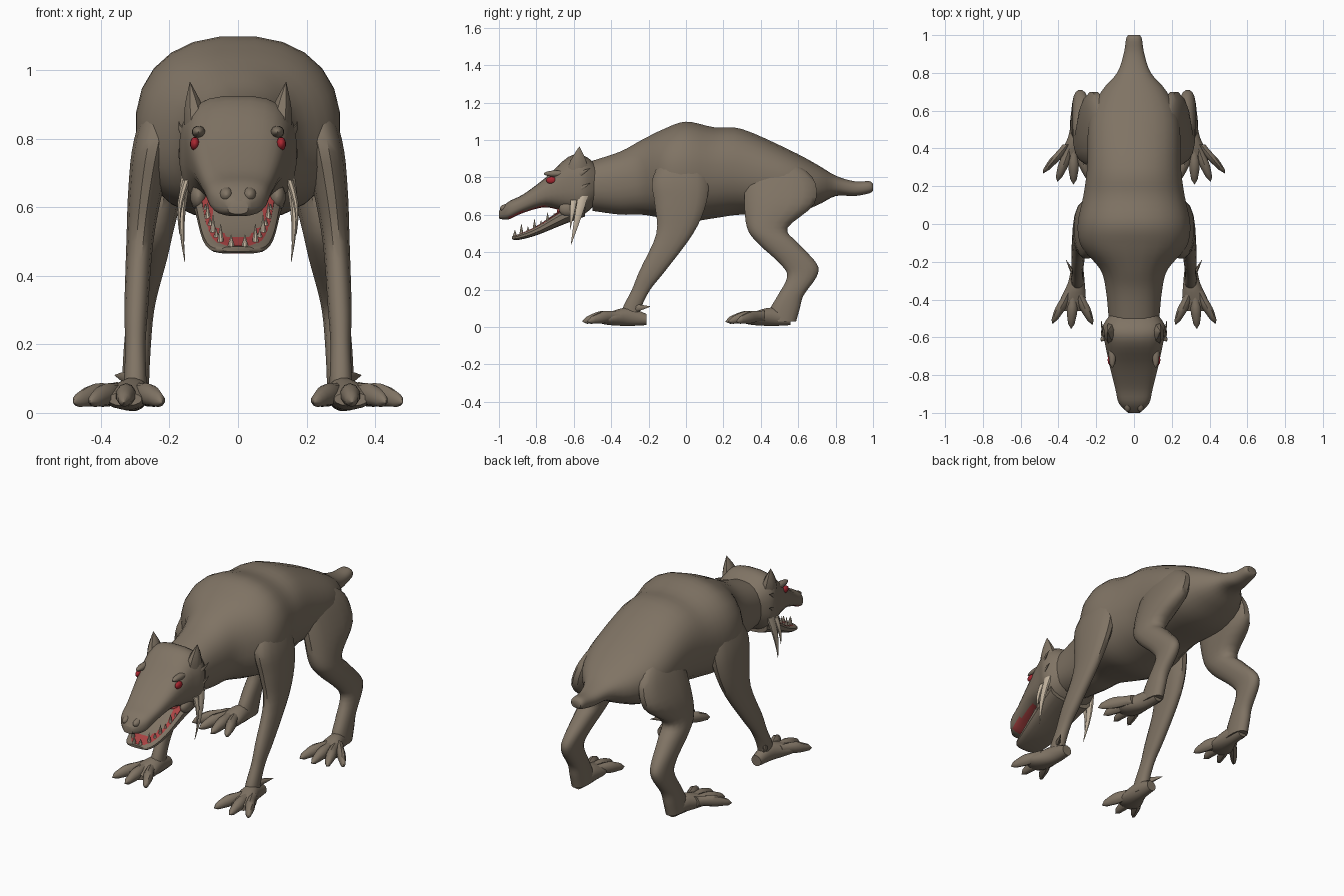
import bpy
import bmesh
from math import sin, cos, tau, pi, radians, copysign, sqrt
from mathutils import Vector

if "Cube" in bpy.data.objects:
    bpy.data.objects.remove(bpy.data.objects["Cube"])


def material(name, colour):
    mat = bpy.data.materials.new(name)
    mat.use_nodes = True
    mat.diffuse_color = (*colour, 1)
    shader = next(node for node in mat.node_tree.nodes if node.type == "BSDF_PRINCIPLED")
    shader.inputs["Base Color"].default_value = (*colour, 1)
    return mat


HIDE = material("brown hide", (.215, .173, .128))
FLESH = material("red flesh", (.4, .055, .055))
IVORY = material("ivory", (.55, .46, .35))
EYE = material("red eye", (.4, .02, .03))


def blend(before, start, end, after, t):
    """Catmull-Rom blend of one number between start and end."""
    slope_in, slope_out = (end - before) / 2, (after - start) / 2
    ease = t * t * (3 - 2 * t)
    bend = t * (1 - t) * (slope_in * (1 - t) - slope_out * t)
    return start + (end - start) * ease + bend


def spline(stations, steps):
    padded = [stations[0], *stations, stations[-1]]
    result = []
    for group in zip(padded, padded[1:], padded[2:], padded[3:]):
        for step in range(steps):
            result.append([blend(*values, step / steps) for values in zip(*group)])
    return result + [stations[-1]]


def rounded(value, power):
    return copysign(abs(value) ** (2 / power), value)


def loft(name, stations, axis="Y", mat=HIDE, sides=16, power=2, steps=4, mirror=False):
    """Skin rounded sections (x, y, z, half width, half depth) square to an axis."""
    bm = bmesh.new()
    rings = []
    for x, y, z, width, depth in spline(stations, steps):
        ring = []
        for side in range(sides):
            angle = tau * (side + .5) / sides
            across = rounded(cos(angle), power) * max(width, .001)
            along = rounded(sin(angle), power) * max(depth, .001)
            offset = (across, 0, along) if axis == "Y" else (across, along, 0)
            ring.append(bm.verts.new(Vector((x, y, z)) + Vector(offset)))
        rings.append(ring)
    for ring, following in zip(rings, rings[1:]):
        for side in range(sides):
            bm.faces.new((ring[side - 1], ring[side], following[side], following[side - 1]))
    bm.faces.new(rings[0])
    bm.faces.new(rings[-1])
    bmesh.ops.recalc_face_normals(bm, faces=bm.faces)
    mesh = bpy.data.meshes.new(name)
    bm.to_mesh(mesh)
    bm.free()
    mesh.materials.append(mat)
    obj = bpy.data.objects.new(name, mesh)
    bpy.context.collection.objects.link(obj)
    bpy.ops.object.select_all(action="DESELECT")
    obj.select_set(True)
    bpy.context.view_layer.objects.active = obj
    bpy.ops.object.shade_smooth_by_angle(angle=radians(40))
    if mirror:
        obj.modifiers.new("Mirror", "MIRROR")
    return obj


def centred(rows):
    """Turn (y, bottom, top, half width) into stations on the middle plane."""
    return [(0, y, (low + high) / 2, width, (high - low) / 2) for y, low, high, width in rows]


def horn(name, base, tip, width, depth, bow=0, axis="Z", mat=HIDE):
    """Mirrored spike that tapers from base to tip and bows outward."""
    stations = []
    for step in range(6):
        t = step / 5
        x, y, z = Vector(base).lerp(Vector(tip), t)
        taper = 1 - t ** 1.5
        stations.append((x + bow * sin(pi * t), y, z, width * taper, depth * taper))
    loft(name, stations, axis, mat, sides=8, steps=1, mirror=True)


def lump(name, centre, size, mat=HIDE):
    """Mirrored ellipsoid."""
    x, y, z = centre
    width, length, height = size
    stations = []
    for step in range(9):
        angle = pi * step / 8
        swell = sin(angle)
        stations.append((x, y - length * cos(angle), z, width * swell, height * swell))
    loft(name, stations, mat=mat, sides=12, steps=1, mirror=True)


def limb(name, rows, reach, curve):
    """Mirrored leg from (y, z, half width, half depth), leaning inward with height."""
    stations = [(.3 - reach * z ** curve, y, z, width, depth) for y, z, width, depth in rows]
    loft(name, stations, "Z", power=2.3, mirror=True)


def foot(name, y, angles, length):
    """Sloping instep with a fan of knuckled toes."""
    loft(f"{name}_instep", [(.3, y + .1, .04, .03, .03), (.305, y, .055, .045, .05),
                            (.325, y - .1, .045, .07, .035), (.33, y - .15, .04, .05, .02)],
         mirror=True)
    for number, angle in enumerate(angles):
        stations = []
        for step in range(9):
            t = step / 8
            reach = length * (.2 + .8 * t)
            radius = .03 * sqrt(1 - t ** 6) - .003 * sin(tau * 1.5 * t)
            stations.append((.32 + reach * sin(radians(angle)), y - reach * cos(radians(angle)),
                             .06 - .03 * t * t, radius * .9, radius))
        loft(f"{name}_toe_{number}", stations, sides=10, steps=1, mirror=True)


# Trunk, neck and tail
loft("body", centred([
    (-.5, .62, .89, .135), (-.35, .6, .94, .15), (-.24, .6, 1, .18), (-.12, .58, 1.06, .28),
    (0, .56, 1.1, .3), (.15, .58, 1.07, .27), (.3, .6, 1.06, .25), (.55, .6, .95, .24),
    (.7, .65, .87, .175), (.8, .7, .81, .09), (.9, .7, .78, .055), (.98, .715, .78, .042),
    (1, .73, .765, .03)]), sides=24, power=2.3)

# Skull and muzzle, with a red palate underneath
head = loft("head", centred([
    (-.47, .67, .86, .12), (-.55, .6, .92, .17), (-.63, .61, .91, .155), (-.75, .64, .8, .13),
    (-.87, .61, .71, .1), (-.95, .575, .67, .08), (-1, .58, .62, .03)]), sides=24, power=2.8)
head.data.materials.append(FLESH)
for face in head.data.polygons:
    x, y, _ = face.center
    if face.normal.z < -.75 and -.95 < y < -.65 and abs(x) < .08:
        face.material_index = 1

# Lower jaw with a red lining sunk inside the rim
jaw = [(-.54, .59, .7, .14), (-.65, .55, .64, .125), (-.8, .49, .54, .105),
       (-.9, .465, .495, .08), (-.93, .47, .485, .045)]
lining = [(y + .01, high - .02, high + .004, width - .015) for y, low, high, width in jaw]
loft("lower_jaw", centred(jaw), power=3)
loft("mouth_lining", centred(lining), mat=FLESH, power=5)
lump("throat", (.04, -.63, .62), (.055, .06, .035), FLESH)
lump("lip_corner", (.115, -.63, .63), (.025, .05, .04))

# Teeth follow the rim of the jaw
for number in range(7):
    t = number / 6
    x, y, z = .02 + .075 * t ** .5, -.915 + .21 * t, .48 + .09 * t ** 1.5
    height = .065 if number % 2 else .04
    horn(f"tooth_{number}", (x, y, z), (x, y, z + height), .011, .012, mat=IVORY)

# Cheek tusks and tufts
horn("large_tusk", (.15, -.55, .7), (.155, -.615, .44), .016, .028, bow=.012, mat=IVORY)
horn("small_tusk", (.15, -.6, .68), (.17, -.62, .52), .012, .018, bow=.01, mat=IVORY)
for number in range(2):
    z = .72 + .08 * number
    horn(f"cheek_tuft_{number}", (.14, -.6, z), (.172, -.51, z + .05), .01, .02,
         bow=.01, axis="Y")

# Ears, brows, eyes and nose
horn("ear", (.12, -.58, .84), (.14, -.57, .965), .04, .06)
lump("brow", (.115, -.69, .82), (.02, .07, .018))
lump("eye", (.126, -.72, .785), (.014, .028, .02), EYE)
lump("nostril", (.034, -.95, .635), (.022, .045, .025))

# Front legs
limb("front_leg", [
    (0, .98, .05, .08), (-.03, .8, .06, .15), (-.03, .66, .052, .14), (-.06, .5, .04, .1),
    (-.18, .3, .035, .07), (-.24, .2, .03, .05), (-.29, .1, .033, .05), (-.3, .03, .035, .05)],
    reach=.11, curve=3)
horn("dew_claw", (.31, -.28, .1), (.36, -.19, .11), .016, .022, axis="Y")
foot("front_foot", -.31, (-24, 3, 27), length=.245)

# Hind legs
limb("hind_leg", [
    (.46, .9, .03, .08), (.5, .8, .055, .18), (.5, .66, .07, .19), (.435, .53, .065, .11),
    (.49, .45, .06, .11), (.6, .34, .045, .1), (.62, .27, .04, .08), (.56, .17, .04, .07),
    (.53, .1, .04, .08), (.51, .03, .04, .08)], reach=.17, curve=2)
foot("hind_foot", .46, (-20, 0, 20, 40), length=.25)
